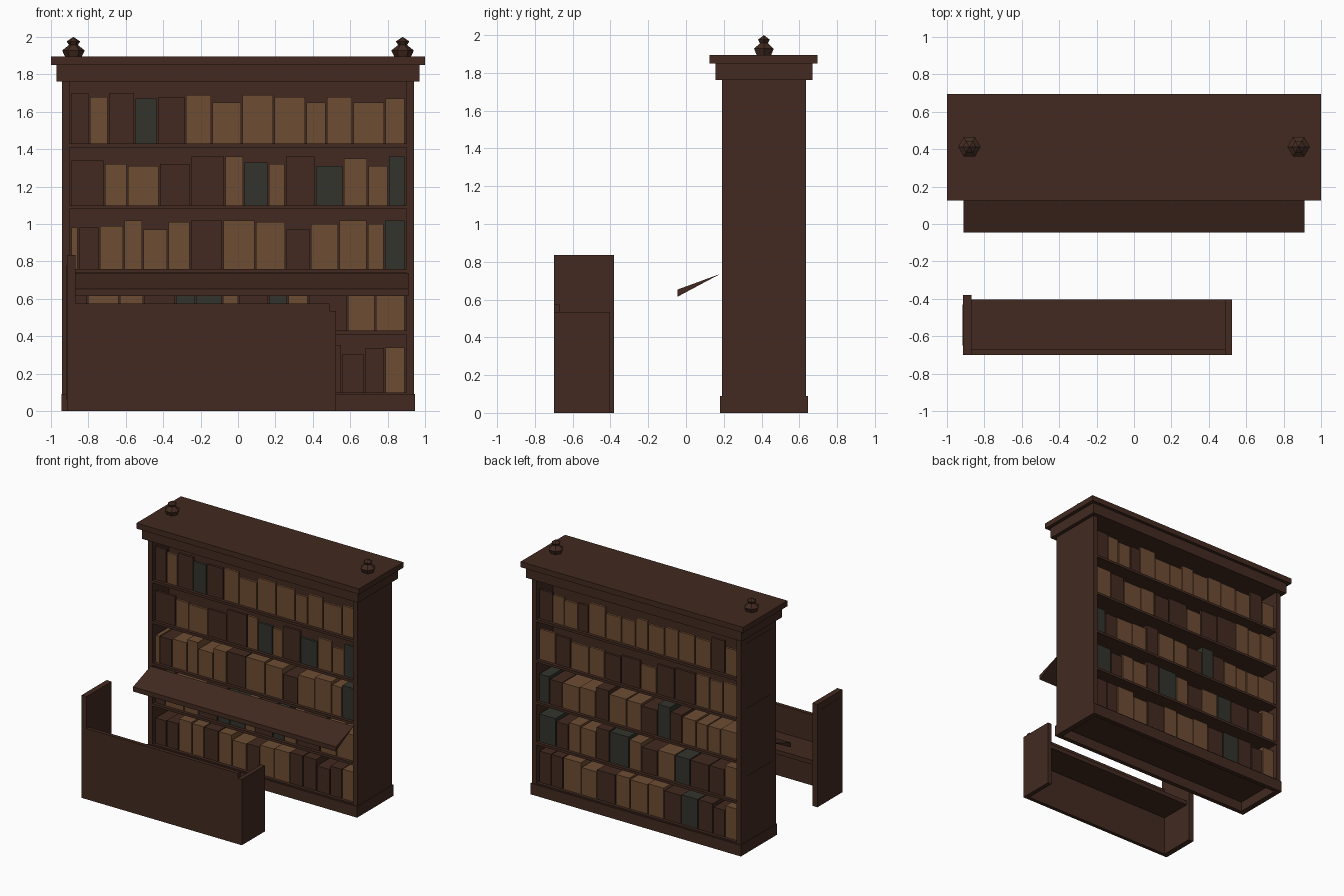
import bpy
import bmesh
import math
import random

random.seed(4)
if "Cube" in bpy.data.objects:
    bpy.data.objects.remove(bpy.data.objects["Cube"], do_unlink=True)


def material(name, colour):
    mat = bpy.data.materials.new(name)
    mat.use_nodes = True
    mat.diffuse_color = (*colour, 1)
    mat.node_tree.nodes["Principled BSDF"].inputs["Base Color"].default_value = (*colour, 1)
    return mat


wood = material("dark wood", (0.054, 0.023, 0.0145))
tan = material("tan leather", (0.155, 0.074, 0.033))
green = material("dark green cloth", (0.032, 0.034, 0.025))
COVERS = {"d": 0, "t": 1, "g": 2}


def finish(name, bm, mats=(wood,)):
    bmesh.ops.recalc_face_normals(bm, faces=bm.faces)
    mesh = bpy.data.meshes.new(name)
    bm.to_mesh(mesh)
    bm.free()
    for mat in mats:
        mesh.materials.append(mat)
    obj = bpy.data.objects.new(name, mesh)
    bpy.context.collection.objects.link(obj)
    return obj


def add_box(bm, xs, ys, zs, index=0):
    verts = bmesh.ops.create_cube(bm, size=1)["verts"]
    for v in verts:
        v.co = [(a + b) / 2 + c * (b - a) for c, (a, b) in zip(v.co, (xs, ys, zs))]
    for face in {f for v in verts for f in v.link_faces}:
        face.material_index = index


def box(name, xs, ys, zs):
    bm = bmesh.new()
    add_box(bm, xs, ys, zs)
    return finish(name, bm)


# Bookcase carcass
FRONT, BACK, MID = 0.19, 0.635, 0.4125
SHELVES = [1.43, 1.1, 0.76, 0.43, 0.1]
for side, s in (("left", 1), ("right", -1)):
    box(side + "_side", sorted((s * 0.9, s * 0.94)), (FRONT, BACK), (0, 1.77))
    box(side + "_plinth", sorted((s * 0.91, s * 0.945)), (0.18, 0.645), (0, 0.09))
for i, z in enumerate(SHELVES):
    box("shelf_%d" % (i + 1), (-0.9, 0.9), (FRONT, BACK), (z - 0.02, z))
box("centre_divider", (-0.9, 0.9), (MID - 0.01, MID + 0.01), (0.08, 1.77))
box("front_plinth", (-0.91, 0.91), (0.18, 0.215), (0, 0.09))
box("back_plinth", (-0.91, 0.91), (0.61, 0.645), (0, 0.09))
box("cornice", (-0.97, 0.97), (0.155, 0.67), (1.763, 1.85))
box("cornice_top", (-1, 1), (0.125, 0.695), (1.85, 1.895))

# Shallow panels on the right side
for i, (z0, z1) in enumerate(((0.15, 0.62), (0.7, 1.17), (1.25, 1.7))):
    box("side_panel_%d" % (i + 1), (-0.942, -0.94), (0.25, 0.575), (z0, z1))


# Six-sided turned finials
def finial(name, x):
    profile = [(0.045, 1.895), (0.06, 1.928), (0.024, 1.957), (0.036, 1.976)]
    bm = bmesh.new()
    rings = [[bm.verts.new((x + r * math.cos(k * math.pi / 3),
                            MID + r * math.sin(k * math.pi / 3), z)) for k in range(6)]
             for r, z in profile]
    tip = bm.verts.new((x, MID, 2))
    for k in range(6):
        j = (k + 1) % 6
        for low, high in zip(rings, rings[1:]):
            bm.faces.new((low[k], low[j], high[j], high[k]))
        bm.faces.new((rings[-1][k], rings[-1][j], tip))
    bm.faces.new(rings[0])
    finish(name, bm)


finial("left_finial", 0.88)
finial("right_finial", -0.88)


# Books: widths and heights in hundredths, filled from one end of the shelf
def book_row(name, shelf, covers, ys, widths=None, heights=None, direction=1):
    widths = widths or [random.uniform(9, 15) for _ in covers]
    heights = heights or [random.uniform(20, 26) for _ in covers]
    scale = 1.79 / sum(widths)
    bm = bmesh.new()
    x = -0.895 * direction
    for cover, width, height in zip(covers, widths, heights):
        end = x + direction * width * scale
        a, b = sorted((x, end))
        add_box(bm, (a + 0.004, b - 0.004), ys,
                (SHELVES[shelf], SHELVES[shelf] + height / 100), COVERS[cover])
        x = end
    finish(name, bm, (wood, tan, green))


# The two upper shelves hold only spine fronts, the lower ones whole books
spines, whole = (0.215, 0.235), (0.215, MID - 0.01)
book_row("front_books_top", 0, "dtdgdtttttttt", spines,
         widths=[10, 10, 14, 12, 15, 14, 16, 17, 17, 11, 14, 17, 11],
         heights=[27, 25, 27, 24, 25, 26, 22, 26, 25, 22, 25, 22, 24])
book_row("front_books_second", 1, "dttddtgtdgttg", spines,
         widths=[18, 12, 17, 17, 18, 10, 13, 9, 16, 15, 13, 11, 9],
         heights=[24, 22, 21, 22, 26, 26, 23, 22, 26, 21, 25, 21, 26])
book_row("front_books_third", 2, "tdttttdttdtttg", whole,
         widths=[4, 11, 13, 10, 13, 12, 17, 17, 16, 13, 15, 15, 9, 11],
         heights=[22, 22, 23, 26, 21, 25, 26, 26, 25, 21, 24, 26, 24, 26])
book_row("front_books_fourth", 3, "dttdggtdgtdtt", whole,
         widths=[9, 17, 13, 17, 11, 14, 9, 16, 10, 11, 21, 15, 16])
book_row("front_books_bottom", 4, "ddttdttdttddddt", whole,
         widths=[10, 11, 12, 11, 13, 12, 13, 12, 13, 14, 12, 12, 12, 11, 11])

rear_rows = ["dttdttttttttdt", "tdttddtddttt", "gdttdttdgdtttt", "gdttdgtdtgddt", "ddttdtttdgddt"]
for i, covers in enumerate(rear_rows):
    near = 0.59 if i < 2 else MID + 0.01
    book_row("rear_books_%d" % (i + 1), i, covers, (near, 0.61), direction=-1)

# Sloping wedge-shaped desk in front of the shelves
bm = bmesh.new()
ends = [[bm.verts.new((x, y, z)) for y, z in ((-0.045, 0.615), (-0.045, 0.653), (0.18, 0.735))]
        for x in (-0.912, 0.912)]
bm.faces.new(ends[0])
bm.faces.new(ends[1])
for k in range(3):
    j = (k + 1) % 3
    bm.faces.new((ends[0][k], ends[0][j], ends[1][j], ends[1][k]))
finish("sloping_desk", bm)

# Bench facing the desk, with one tall end
box("bench_tall_end", (-0.915, -0.87), (-0.7, -0.38), (0, 0.835))
box("bench_low_end", (0.49, 0.525), (-0.7, -0.405), (0, 0.535))
box("bench_backrest", (-0.87, 0.49), (-0.7, -0.67), (0, 0.575))
box("bench_seat", (-0.87, 0.49), (-0.67, -0.405), (0.32, 0.355))
box("bench_end_panel", (-0.917, -0.915), (-0.65, -0.43), (0.06, 0.78))
